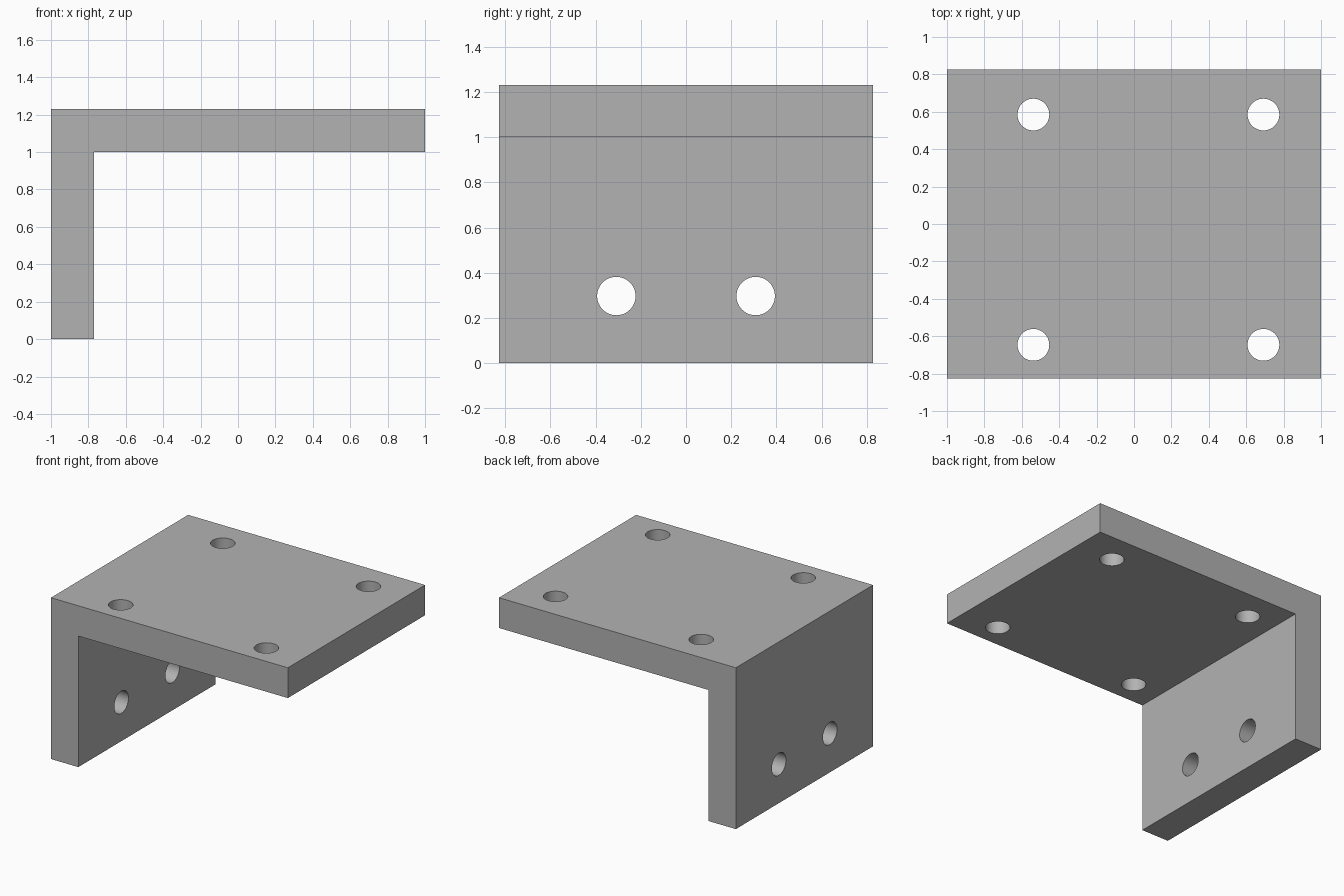
import bpy, bmesh
from math import radians

cube = bpy.data.objects.get("Cube")
if cube:
    bpy.data.objects.remove(cube, do_unlink=True)

HALF_X, HALF_Y, HEIGHT, THICK = 1.0, 0.827, 1.231, 0.231
HOLE_R = 0.085
GREY = (0.448, 0.448, 0.448, 1)

metal = bpy.data.materials.new("plain_grey")
metal.use_nodes = True
metal.diffuse_color = GREY
metal.node_tree.nodes["Principled BSDF"].inputs["Base Color"].default_value = GREY


def make_bracket():
    """L-shaped profile in the xz plane, extruded along y."""
    inner_x, inner_z = -HALF_X + THICK, HEIGHT - THICK
    profile = [(-HALF_X, 0), (inner_x, 0), (inner_x, inner_z),
               (HALF_X, inner_z), (HALF_X, HEIGHT), (-HALF_X, HEIGHT)]
    bm = bmesh.new()
    face = bm.faces.new([bm.verts.new((x, -HALF_Y, z)) for x, z in profile])
    grown = bmesh.ops.extrude_face_region(bm, geom=[face])
    verts = [g for g in grown["geom"] if isinstance(g, bmesh.types.BMVert)]
    bmesh.ops.translate(bm, verts=verts, vec=(0, 2 * HALF_Y, 0))
    bmesh.ops.recalc_face_normals(bm, faces=bm.faces)
    mesh = bpy.data.meshes.new("angle_bracket")
    bm.to_mesh(mesh)
    bm.free()
    mesh.materials.append(metal)
    obj = bpy.data.objects.new("angle_bracket", mesh)
    bpy.context.collection.objects.link(obj)
    return obj


def drill(obj, location, rotation=(0, 0, 0)):
    """Cut one round through-hole."""
    bpy.ops.mesh.primitive_cylinder_add(vertices=48, radius=HOLE_R, depth=2 * THICK,
                                        location=location, rotation=rotation)
    cutter = bpy.context.object
    cutter.name = "hole_cutter"
    cutter.hide_render = True
    cutter.data.materials.append(metal)
    mod = obj.modifiers.new("hole", 'BOOLEAN')
    mod.operation, mod.solver, mod.object = 'DIFFERENCE', 'EXACT', cutter
    bpy.context.view_layer.objects.active = obj
    bpy.ops.object.modifier_apply(modifier=mod.name)
    bpy.data.objects.remove(cutter, do_unlink=True)


bracket = make_bracket()

# Four holes in the top plate
for x in (-0.538, 0.692):
    for y in (-0.646, 0.585):
        drill(bracket, (x, y, HEIGHT - THICK / 2))

# Two holes in the upright plate
for y in (-0.308, 0.308):
    drill(bracket, (-HALF_X + THICK / 2, y, 0.297), (0, radians(90), 0))

# Smooth hole walls, crisp plate edges
bpy.ops.object.select_all(action='DESELECT')
bracket.select_set(True)
bpy.context.view_layer.objects.active = bracket
bpy.ops.object.shade_smooth_by_angle(angle=radians(30))
